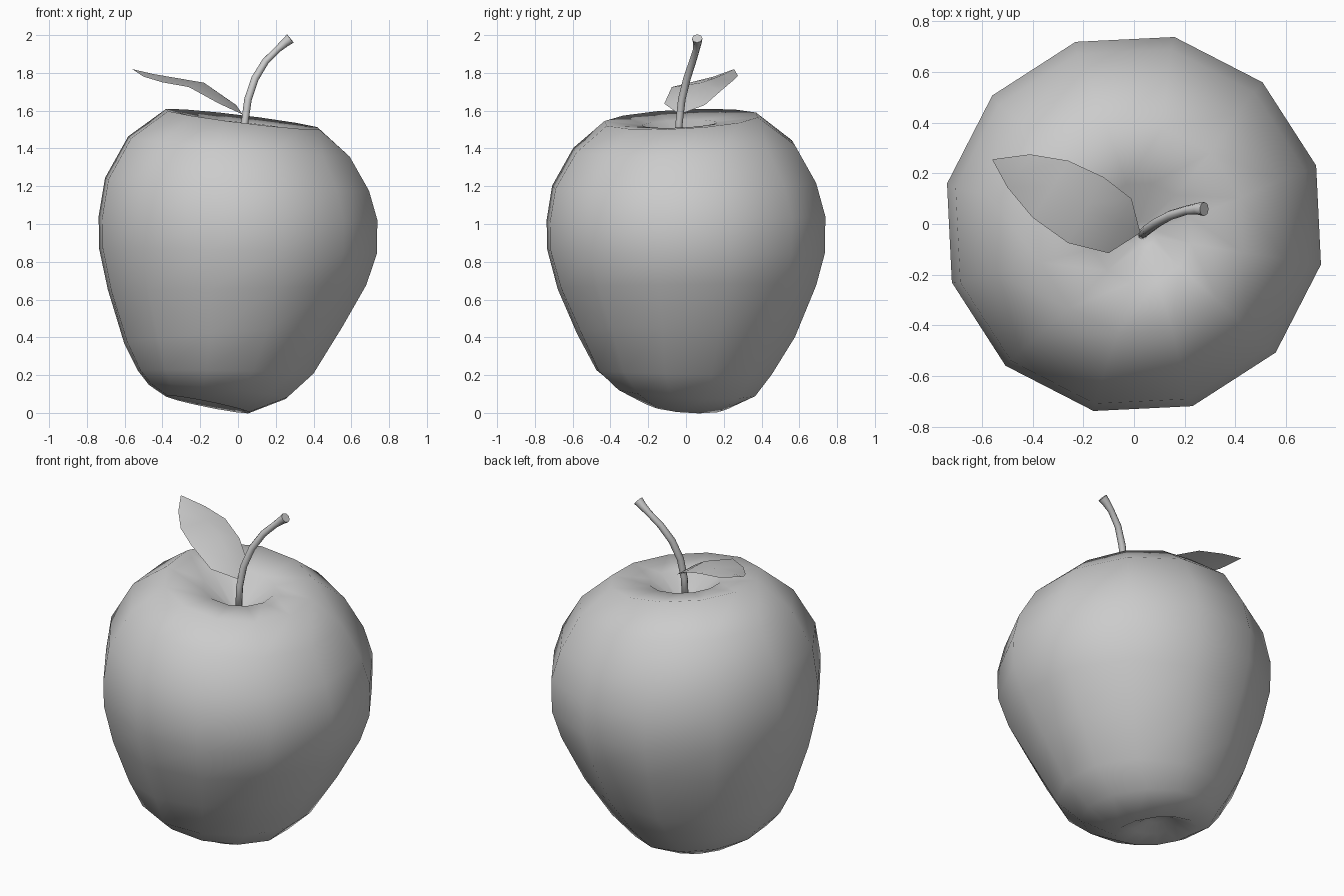
import bpy, math
from mathutils import Vector


def make_object(name, verts, faces):
    mesh = bpy.data.meshes.new(name)
    mesh.from_pydata(verts, [], faces)
    mesh.shade_smooth()
    obj = bpy.data.objects.new(name, mesh)
    bpy.context.collection.objects.link(obj)
    return obj


def skin(rings):
    """Join equal-length closed rings with quads and cap both ends."""
    n = len(rings[0])
    verts = [v for ring in rings for v in ring]
    faces = [(r * n + i, r * n + (i + 1) % n, (r + 1) * n + (i + 1) % n, (r + 1) * n + i)
             for r in range(len(rings) - 1) for i in range(n)]
    faces.append(tuple(reversed(range(n))))
    faces.append(tuple(range(len(verts) - n, len(verts))))
    return verts, faces


# Apple body: 12-sided leaning rings (centre x, centre y, z, radius, slope in x, slope in y)
profile = [
    (-0.15, 0.02, 0.11, 0.05, -0.20, 0.00),
    (-0.15, 0.01, 0.075, 0.12, -0.20, 0.00),
    (-0.16, 0.00, 0.045, 0.225, -0.20, -0.07),
    (-0.105, 0.00, 0.115, 0.375, -0.10, -0.05),
    (-0.065, -0.01, 0.215, 0.475, -0.02, -0.02),
    (-0.025, 0.00, 0.41, 0.59, 0.07, -0.03),
    (-0.005, 0.005, 0.665, 0.70, 0.02, 0.01),
    (0.00, 0.00, 0.855, 0.752, -0.02, -0.01),
    (0.00, 0.00, 1.03, 0.755, -0.01, 0.015),
    (-0.005, -0.01, 1.21, 0.715, -0.045, 0.02),
    (0.005, -0.01, 1.41, 0.60, -0.085, 0.03),
    (0.025, -0.025, 1.555, 0.415, -0.123, 0.05),
    (0.03, -0.035, 1.53, 0.20, -0.10, 0.04),
    (0.035, -0.04, 1.41, 0.05, -0.05, 0.00),
]
rings = []
for cx, cy, cz, r, sx, sy in profile:
    ring = []
    for k in range(12):
        a = math.radians(17.8 + 30 * k)
        dx, dy = r * math.cos(a), r * math.sin(a)
        ring.append((cx + dx, cy + dy, cz + sx * dx + sy * dy))
    rings.append(ring)
make_object("apple_body", *skin(rings))

# Stem: 8-sided tube swept along a bent path, flared at the tip
path = [Vector(p) for p in [
    (0.033, -0.042, 1.38), (0.036, -0.036, 1.54), (0.053, -0.022, 1.66),
    (0.09, 0.005, 1.77), (0.145, 0.035, 1.86), (0.21, 0.055, 1.925),
    (0.25, 0.06, 1.96), (0.277, 0.059, 1.982)]]
radii = [0.019, 0.019, 0.02, 0.02, 0.019, 0.018, 0.023, 0.028]
rings = []
for i, p in enumerate(path):
    t = (path[min(i + 1, len(path) - 1)] - path[max(i - 1, 0)]).normalized()
    u = Vector((0, 1, 0)).cross(t).normalized()
    w = t.cross(u)
    rings.append([p + radii[i] * (math.cos(k * math.pi / 4) * u + math.sin(k * math.pi / 4) * w)
                  for k in range(8)])
stem = make_object("stem", *skin(rings))
stem.data.polygons[-1].use_smooth = False

# Leaf: thin sheet arched across its midrib (front edge, midrib, back edge)
base, tip = (0.025, -0.035, 1.58), (-0.56, 0.255, 1.82)
front = [(-0.10, -0.115, 1.637), (-0.26, -0.075, 1.725), (-0.40, 0.025, 1.75), (-0.50, 0.145, 1.78)]
middle = [(-0.055, 0.00, 1.66), (-0.18, 0.08, 1.748), (-0.32, 0.15, 1.772), (-0.455, 0.205, 1.795)]
back = [(-0.01, 0.10, 1.63), (-0.12, 0.185, 1.705), (-0.26, 0.25, 1.76), (-0.41, 0.275, 1.785)]
faces = [(0, 1, 5), (0, 5, 9), (13, 8, 4), (13, 12, 8)]
for i in range(1, 4):
    faces += [(i, i + 1, i + 5, i + 4), (i + 4, i + 5, i + 9, i + 8)]
make_object("leaf", [base] + front + middle + back + [tip], [tuple(reversed(f)) for f in faces])
